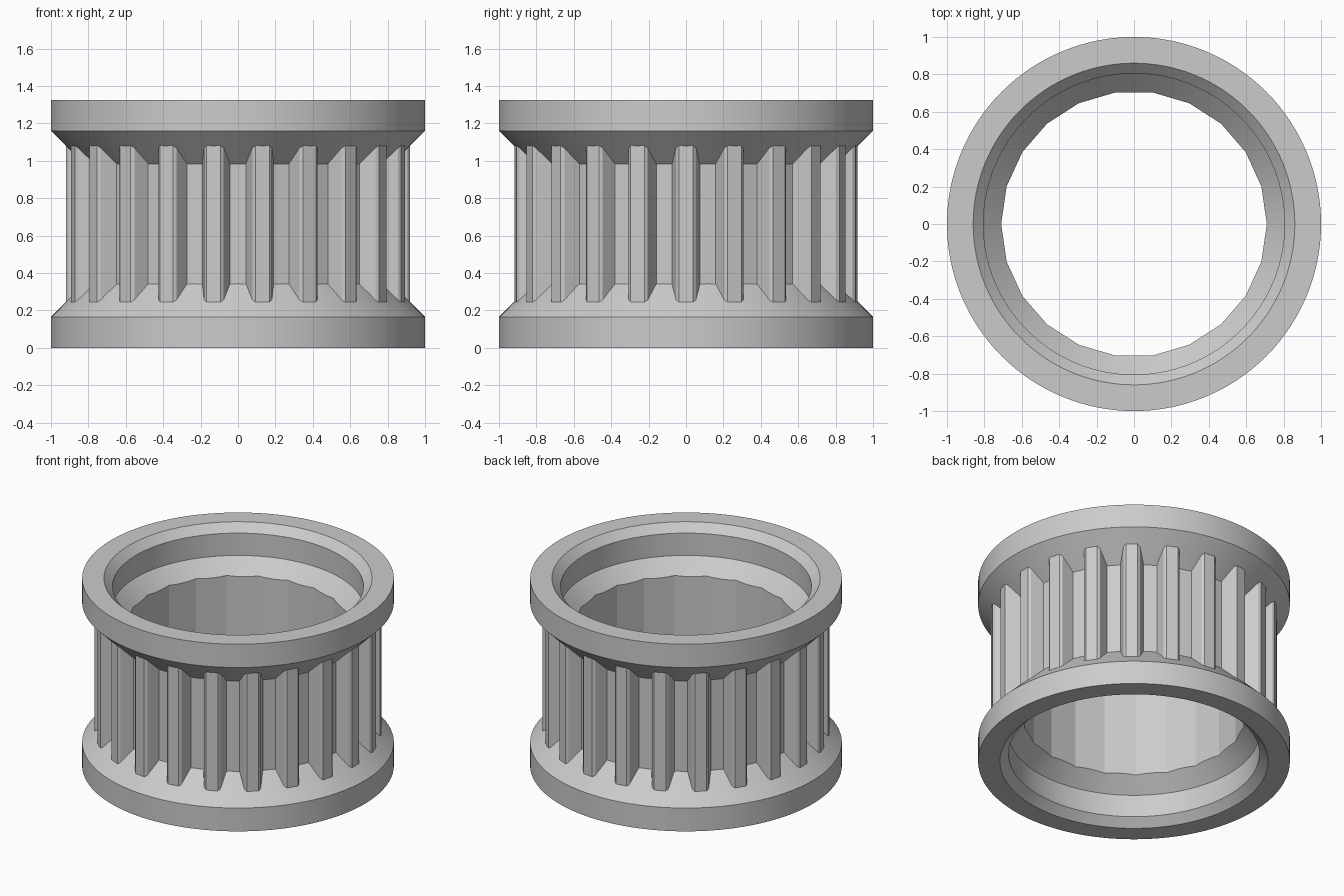
import bpy, bmesh, math

if "Cube" in bpy.data.objects:
    bpy.data.objects.remove(bpy.data.objects["Cube"])

H = 1.325          # total height
TEETH = 22
SEG = 128

grey = bpy.data.materials.new("plain grey")
grey.diffuse_color = (0.6, 0.6, 0.6, 1)
grey.use_nodes = True
grey.node_tree.nodes["Principled BSDF"].inputs["Base Color"].default_value = grey.diffuse_color


def finish(name, bm):
    bmesh.ops.remove_doubles(bm, verts=bm.verts, dist=1e-5)
    bmesh.ops.recalc_face_normals(bm, faces=bm.faces)
    me = bpy.data.meshes.new(name)
    bm.to_mesh(me)
    bm.free()
    me.materials.append(grey)
    ob = bpy.data.objects.new(name, me)
    bpy.context.collection.objects.link(ob)
    return ob


def lathe(name, profile):
    """Solid of revolution; profile runs from axis to axis as (r, z)."""
    bm = bmesh.new()
    vs = [bm.verts.new((r, 0, z)) for r, z in profile]
    es = [bm.edges.new(p) for p in zip(vs, vs[1:])]
    bmesh.ops.spin(bm, geom=vs + es, cent=(0, 0, 0), axis=(0, 0, 1),
                   angle=2 * math.pi, steps=SEG, use_merge=True)
    return finish(name, bm)


def prism(name, points, z0, z1):
    bm = bmesh.new()
    face = bm.faces.new([bm.verts.new((x, y, z0)) for x, y in points])
    top = bmesh.ops.extrude_face_region(bm, geom=[face], use_keep_orig=True)["geom"]
    bmesh.ops.translate(bm, vec=(0, 0, z1 - z0),
                        verts=[g for g in top if isinstance(g, bmesh.types.BMVert)])
    return finish(name, bm)


def radial(section):
    """Repeat (radial, tangential) points once per tooth."""
    pts = []
    for k in range(TEETH):
        a = 2 * math.pi * k / TEETH
        c, s = math.cos(a), math.sin(a)
        pts += [(r * c - t * s, r * s + t * c) for r, t in section]
    return pts


def boolean(target, other, op):
    m = target.modifiers.new(op.lower(), 'BOOLEAN')
    m.operation, m.solver, m.object = op, 'EXACT', other
    bpy.context.view_layer.objects.active = target
    bpy.ops.object.modifier_apply(modifier=m.name)
    bpy.data.objects.remove(other)


# Flanged core: two rims with 45 degree shoulders
half = [(0, 0), (1, 0), (1, 0.165), (0.8, 0.365)]
pulley = lathe("toothed_pulley", half + [(r, H - z) for r, z in reversed(half)])

# Teeth with small chamfers on the tips
tooth = [(0.82, -0.075), (0.907, -0.053), (0.92, -0.038),
         (0.92, 0.038), (0.907, 0.053), (0.82, 0.075)]
boolean(pulley, prism("teeth", radial(tooth), 0.2, H - 0.2), 'UNION')

# Faceted bore
boolean(pulley, prism("bore", radial([(0.71, 0)]), -0.2, H + 0.2), 'DIFFERENCE')

# Chamfered counterbores at both ends
seat = [(0, -0.055), (0.915, -0.055), (0.805, 0.055), (0.805, 0.213),
        (0.65, 0.368), (0, 0.368)]
boolean(pulley, lathe("lower_seat", seat), 'DIFFERENCE')
boolean(pulley, lathe("upper_seat", [(r, H - z) for r, z in seat]), 'DIFFERENCE')

# Round surfaces smooth, facets flat
bpy.ops.object.select_all(action='DESELECT')
pulley.select_set(True)
bpy.context.view_layer.objects.active = pulley
bpy.ops.object.shade_smooth_by_angle(angle=math.radians(10))
